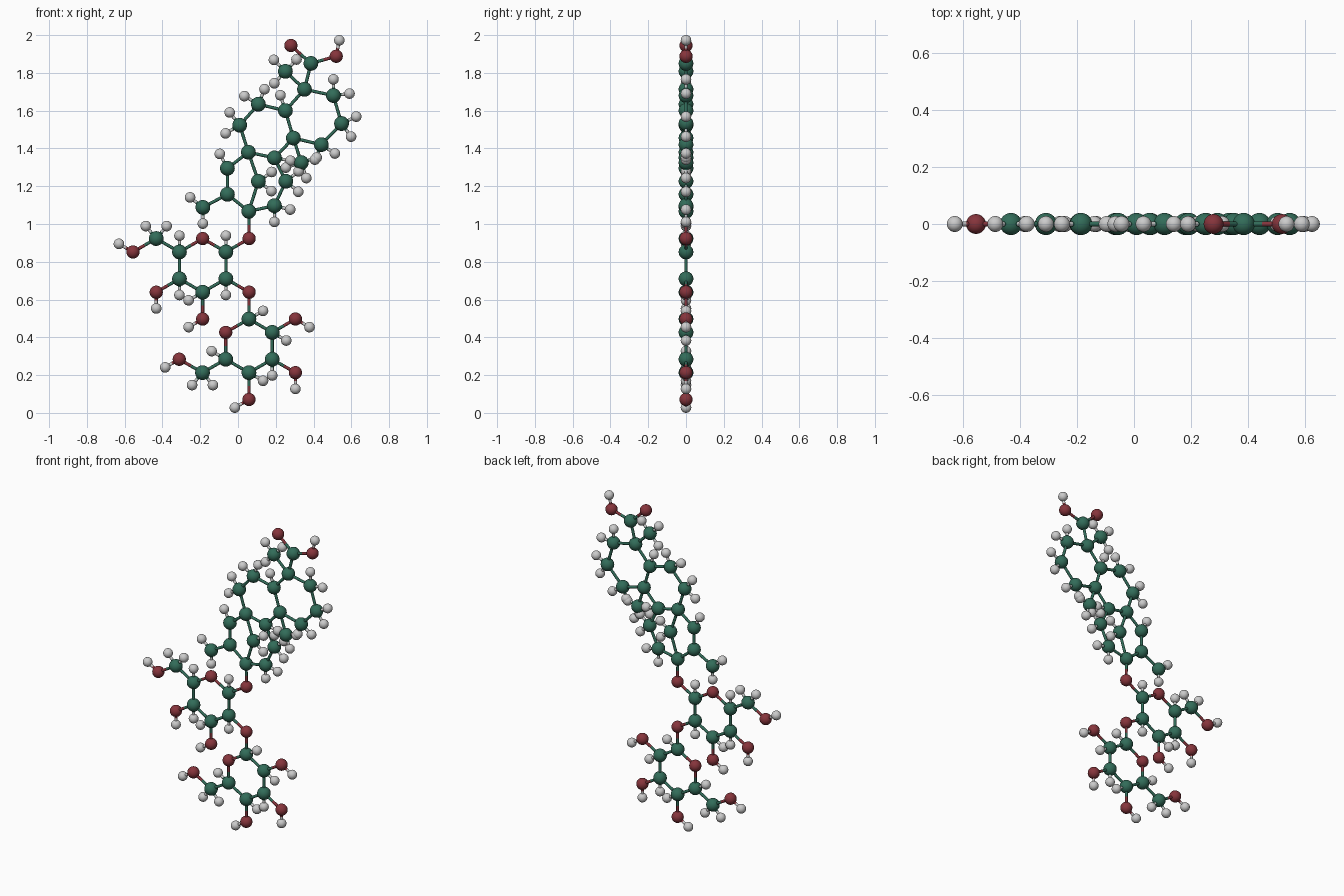
import bpy, bmesh
from math import sin, cos, radians
from mathutils import Vector, Matrix

if "Cube" in bpy.data.objects:
    bpy.data.objects.remove(bpy.data.objects["Cube"])

BOND, HBOND = 0.142, 0.086
BOND_R = 0.0085
RADIUS = {"C": 0.039, "O": 0.035, "H": 0.028}
NAMES = {"C": "carbon", "O": "oxygen", "H": "hydrogen"}
COLOURS = {"C": (0.032, 0.15, 0.10, 1), "O": (0.24, 0.035, 0.045, 1)}

atoms, bonds = [], []          # (element, position), (index, index)


def atom(element, x, z):
    atoms.append((element, Vector((x, 0, z))))
    return len(atoms) - 1


def bond(*chain):
    bonds.extend(zip(chain, chain[1:]))


def grow(parent, element, angle):
    """Attach a new atom to a parent in the given direction."""
    length = HBOND if element == "H" else BOND
    p = atoms[parent][1]
    a = radians(angle)
    new = atom(element, p.x + length * cos(a), p.z + length * sin(a))
    bond(parent, new)
    return new


def hydrogens(parent, *angles):
    for a in angles:
        grow(parent, "H", a)


def sugar(cx, cz, turn, s):
    """Six-sided sugar ring; turn is the direction of the ring oxygen."""
    out = [turn - 60 * k for k in range(6)]
    ring = [atom("C" if k else "O", cx + BOND * cos(radians(a)), cz + BOND * sin(radians(a)))
            for k, a in enumerate(out)]
    bond(*ring, ring[0])
    for k, side in enumerate((60 * s, -60, -60, 60, -60), 1):
        hydrogens(ring[k], out[k] + side)
    hydrogens(grow(ring[3], "O", out[3]), out[3] - 60)
    hydrogens(grow(ring[4], "O", out[4]), out[4] + 60 * s)
    arm = grow(ring[5], "C", out[5])
    hydrogens(arm, out[5] - 20 * s, out[5] - 100 * s)
    hydrogens(grow(arm, "O", out[5] + 60 * s), out[5])
    return ring


# two sugar rings and the oxygens that link them
upper = sugar(-0.187, 0.781, 90, 1)
lower = sugar(0.058, 0.355, 150, -1)
link = grow(upper[2], "O", -30)
bond(link, lower[1])
hydrogens(grow(lower[2], "O", 30), -30)
top_link = grow(upper[1], "O", 30)

# fused carbon rings: position, then directions of the hydrogens
skeleton = {
    "base": (0.057, 1.067, ()),
    "ene": (-0.056, 1.157, ()),
    "ene_tip": (-0.186, 1.088, (142, 270)),
    "left": (-0.056, 1.295, (118,)),
    "hub": (0.055, 1.380, ()),
    "bridge": (0.108, 1.226, (35, -37)),
    "right_low": (0.193, 1.097, (-90, -14)),
    "right_mid": (0.253, 1.226, (38, -40)),
    "right_top": (0.193, 1.350, (-10,)),
    "mid_left": (0.009, 1.523, (128, 210)),
    "mid_top": (0.108, 1.634, (150, 68)),
    "shared_top": (0.251, 1.600, (108,)),
    "shared_low": (0.293, 1.455, ()),
    "methyl_low": (0.335, 1.325, (-72, 18, 198)),
    "end_low": (0.441, 1.420, (-33, -113)),
    "end_right": (0.548, 1.532, (25, -54)),
    "end_top": (0.505, 1.680, (90, 7)),
    "crown": (0.352, 1.713, ()),
    "methyl_top": (0.251, 1.808, (135, 47, 227)),
    "acid": (0.386, 1.850, ()),
}
idx = {}
for name, (x, z, hs) in skeleton.items():
    idx[name] = atom("C", x, z)
    hydrogens(idx[name], *hs)
for path in ("base ene left hub bridge base right_low right_mid right_top hub",
             "ene ene_tip",
             "hub mid_left mid_top shared_top shared_low right_top",
             "methyl_low shared_low end_low end_right end_top crown shared_top",
             "methyl_top crown acid"):
    bond(*(idx[n] for n in path.split()))
bond(top_link, idx["base"])

# acid group at the top
bond(idx["acid"], atom("O", 0.280, 1.945))
hydroxyl = atom("O", 0.520, 1.888)
bond(idx["acid"], hydroxyl)
hydrogens(hydroxyl, 79)


def finish(bm, name, element):
    for f in bm.faces:
        f.smooth = True
    mesh = bpy.data.meshes.new(name)
    bm.to_mesh(mesh)
    bm.free()
    if element in COLOURS:
        mat = bpy.data.materials.get(NAMES[element]) or bpy.data.materials.new(NAMES[element])
        mat.diffuse_color = COLOURS[element]
        mat.use_nodes = True
        mat.node_tree.nodes["Principled BSDF"].inputs["Base Color"].default_value = mat.diffuse_color
        mesh.materials.append(mat)
    bpy.context.collection.objects.link(bpy.data.objects.new(name, mesh))


for e, label in NAMES.items():
    # balls
    bm = bmesh.new()
    for element, p in atoms:
        if element == e:
            bmesh.ops.create_uvsphere(bm, u_segments=24, v_segments=16, radius=RADIUS[e],
                                      matrix=Matrix.Translation(p))
    finish(bm, label + "_atoms", e)
    # half sticks, coloured like the ball they start from
    bm = bmesh.new()
    for i, j in bonds:
        for a, b in ((i, j), (j, i)):
            if atoms[a][0] != e:
                continue
            start, half = atoms[a][1], (atoms[b][1] - atoms[a][1]) / 2
            m = Matrix.Translation(start + half / 2) @ half.to_track_quat("Z", "Y").to_matrix().to_4x4()
            bmesh.ops.create_cone(bm, cap_ends=False, segments=12, radius1=BOND_R,
                                  radius2=BOND_R, depth=half.length, matrix=m)
    finish(bm, label + "_bonds", e)
